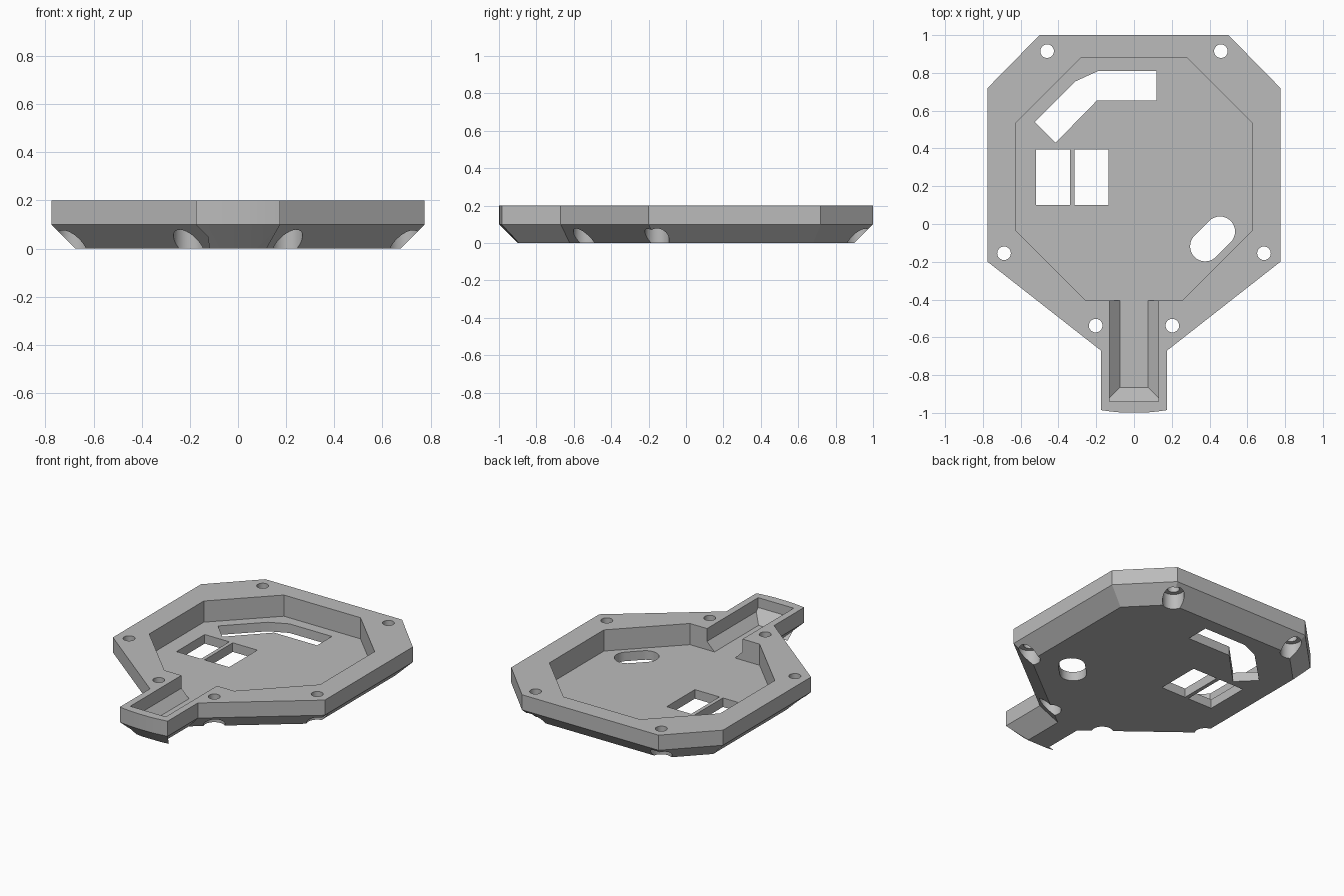
import bpy, bmesh, math
from mathutils import Vector

cube = bpy.data.objects.get("Cube")
if cube:
    bpy.data.objects.remove(cube, do_unlink=True)

HEIGHT, CHAMFER, FLOOR = 0.2, 0.1, 0.06
ABOVE, BELOW = 0.3, -0.1

grey = bpy.data.materials.new("plain grey")
colour = (0.5, 0.5, 0.5, 1)
grey.diffuse_color = colour
grey.use_nodes = True
grey.node_tree.nodes["Principled BSDF"].inputs["Base Color"].default_value = colour


def finish(bm, name):
    bmesh.ops.recalc_face_normals(bm, faces=bm.faces)
    mesh = bpy.data.meshes.new(name)
    bm.to_mesh(mesh)
    bm.free()
    mesh.materials.append(grey)
    obj = bpy.data.objects.new(name, mesh)
    bpy.context.collection.objects.link(obj)
    return obj


def loft(name, rings):
    """Closed solid through stacked (outline, z) rings."""
    bm = bmesh.new()
    loops = [[bm.verts.new((x, y, z)) for x, y in pts] for pts, z in rings]
    n = len(loops[0])
    for a, b in zip(loops, loops[1:]):
        for i in range(n):
            j = (i + 1) % n
            bm.faces.new((a[i], a[j], b[j], b[i]))
    bm.faces.new(loops[0][::-1])
    bm.faces.new(loops[-1])
    return finish(bm, name)


def mirrored(half):
    return half + [(-x, y) for x, y in reversed(half)]


def inset(pts, d):
    """Mitred inward offset of a clockwise outline."""
    out = []
    for i, p in enumerate(pts):
        p, a, b = Vector(p), Vector(pts[i - 1]), Vector(pts[(i + 1) % len(pts)])
        e, f = (p - a).normalized(), (b - p).normalized()
        n, m = Vector((e.y, -e.x)), Vector((f.y, -f.x))
        out.append(tuple(p + (n + m) * d / (1 + n.dot(m))))
    return out


def circle(x, y, r, n=32):
    return [(x + r * math.cos(math.tau * i / n), y + r * math.sin(math.tau * i / n))
            for i in range(n)]


def prism(name, pts, low=BELOW, high=ABOVE):
    return loft(name, [(pts, low), (pts, high)])


# Shell: octagonal plate with a neck, slightly bowed at its end
half = [(0.5, 1), (0.775, 0.72), (0.775, -0.2), (0.175, -0.67)]
half += [(0.175 * t / 4, -1 + 0.015 * (t / 4) ** 2) for t in (4, 3, 2, 1)]
outline = mirrored(half)
shell = loft("tray_shell", [(inset(outline, CHAMFER), 0),
                            (outline, CHAMFER), (outline, HEIGHT)])
cutters = []

# Main pocket
pocket = mirrored([(0.28, 0.88), (0.625, 0.535), (0.625, -0.035), (0.255, -0.405)])
cutters.append(prism("pocket_cutter", pocket, FLOOR))

# Neck channel with sloped lower sides and end
bm = bmesh.new()
for s in (-1, 1):
    for x, y, z in [(0.075, -0.865, FLOOR), (0.13, -0.92, FLOOR + 0.055),
                    (0.13, -0.94, FLOOR + 0.075), (0.13, -0.94, ABOVE),
                    (0.075, -0.3, FLOOR), (0.13, -0.3, FLOOR + 0.055),
                    (0.13, -0.3, ABOVE)]:
        bm.verts.new((s * x, y, z))
bmesh.ops.convex_hull(bm, input=bm.verts)
bmesh.ops.dissolve_limit(bm, angle_limit=0.01, verts=bm.verts, edges=bm.edges)
cutters.append(finish(bm, "channel_cutter"))

# Twin rectangular windows
for x in (-0.52, -0.315):
    cutters.append(prism("window_cutter", [(x, 0.1), (x + 0.18, 0.1),
                                           (x + 0.18, 0.395), (x, 0.395)]))

# Bent slot
cutters.append(prism("bent_slot_cutter", [
    (-0.525, 0.54), (-0.31, 0.755), (-0.19, 0.81), (0.12, 0.81),
    (0.12, 0.655), (-0.195, 0.655), (-0.415, 0.43)]))

# Diagonal oblong hole
oblong = []
for cx, cy, start in ((0.455, -0.04, -45), (0.377, -0.118, 135)):
    for i in range(17):
        a = math.radians(start + i * 180 / 16)
        oblong.append((cx + 0.08 * math.cos(a), cy + 0.08 * math.sin(a)))
cutters.append(prism("oblong_cutter", oblong))

# Screw holes with wide bores from below
for x, y in ((0.46, 0.915), (0.688, -0.155), (0.203, -0.538)):
    for s in (-1, 1):
        cutters.append(prism("bore_cutter", circle(s * x, y, 0.065), BELOW, CHAMFER))
        cutters.append(prism("screw_cutter", circle(s * x, y, 0.036)))

# Cut everything out of the shell
bpy.context.view_layer.objects.active = shell
for cutter in cutters:
    mod = shell.modifiers.new("cut", "BOOLEAN")
    mod.operation = "DIFFERENCE"
    mod.solver = "EXACT"
    mod.object = cutter
    bpy.ops.object.modifier_apply(modifier=mod.name)
    bpy.data.objects.remove(cutter, do_unlink=True)

bpy.ops.object.select_all(action="DESELECT")
shell.select_set(True)
bpy.ops.object.shade_smooth_by_angle(angle=math.radians(25))
